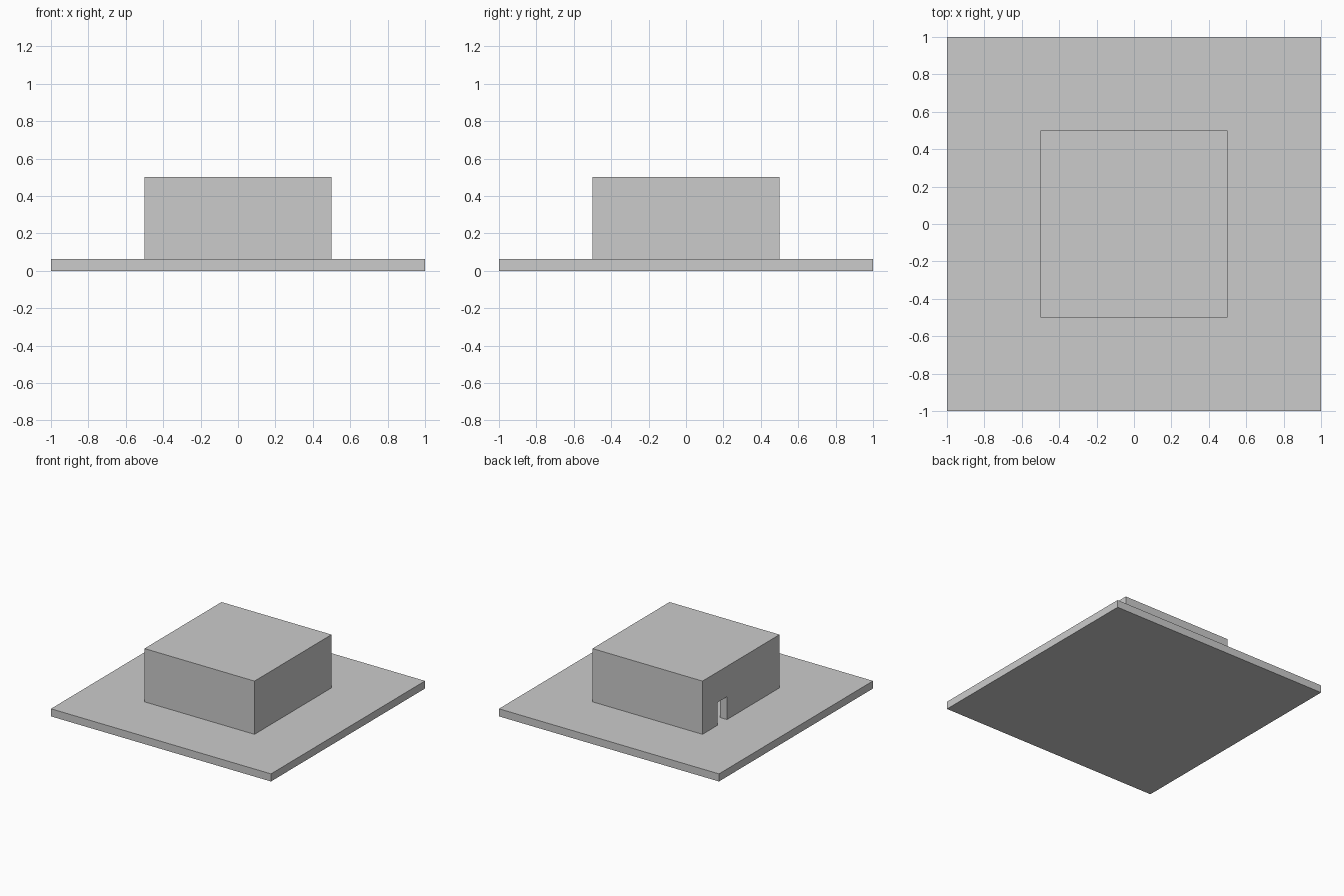
import bpy

if "Cube" in bpy.data.objects:
    bpy.data.objects.remove(bpy.data.objects["Cube"])

T = 0.0625  # slab, wall and roof thickness


def box(name, lo, hi):
    """Axis-aligned box between two corners."""
    size = [b - a for a, b in zip(lo, hi)]
    centre = [(a + b) / 2 for a, b in zip(lo, hi)]
    bpy.ops.mesh.primitive_cube_add(size=1)
    ob = bpy.context.object
    ob.name = name
    for v in ob.data.vertices:
        v.co = [c * s + m for c, s, m in zip(v.co, size, centre)]
    return ob


def cut(target, cutter):
    """Subtract a hidden cutter from the target."""
    mod = target.modifiers.new(cutter.name, 'BOOLEAN')
    mod.operation = 'DIFFERENCE'
    mod.solver = 'EXACT'
    mod.object = cutter
    cutter.hide_render = True
    cutter.display_type = 'WIRE'


# ground slab
box("base_slab", (-1, -1, 0), (1, 1, T))

# flat-roofed house shell
house = box("house_shell", (-0.5, -0.5, T), (0.5, 0.5, 0.5))

# hollow room inside, open onto the slab
cut(house, box("room_cutter", (-0.5 + T, -0.5 + T, 0), (0.5 - T, 0.5 - T, 0.5 - T)))

# doorway through the left wall, near the back corner
cut(house, box("door_cutter", (-0.6, 0.1825, 0), (-0.4, 0.3075, 0.25)))
